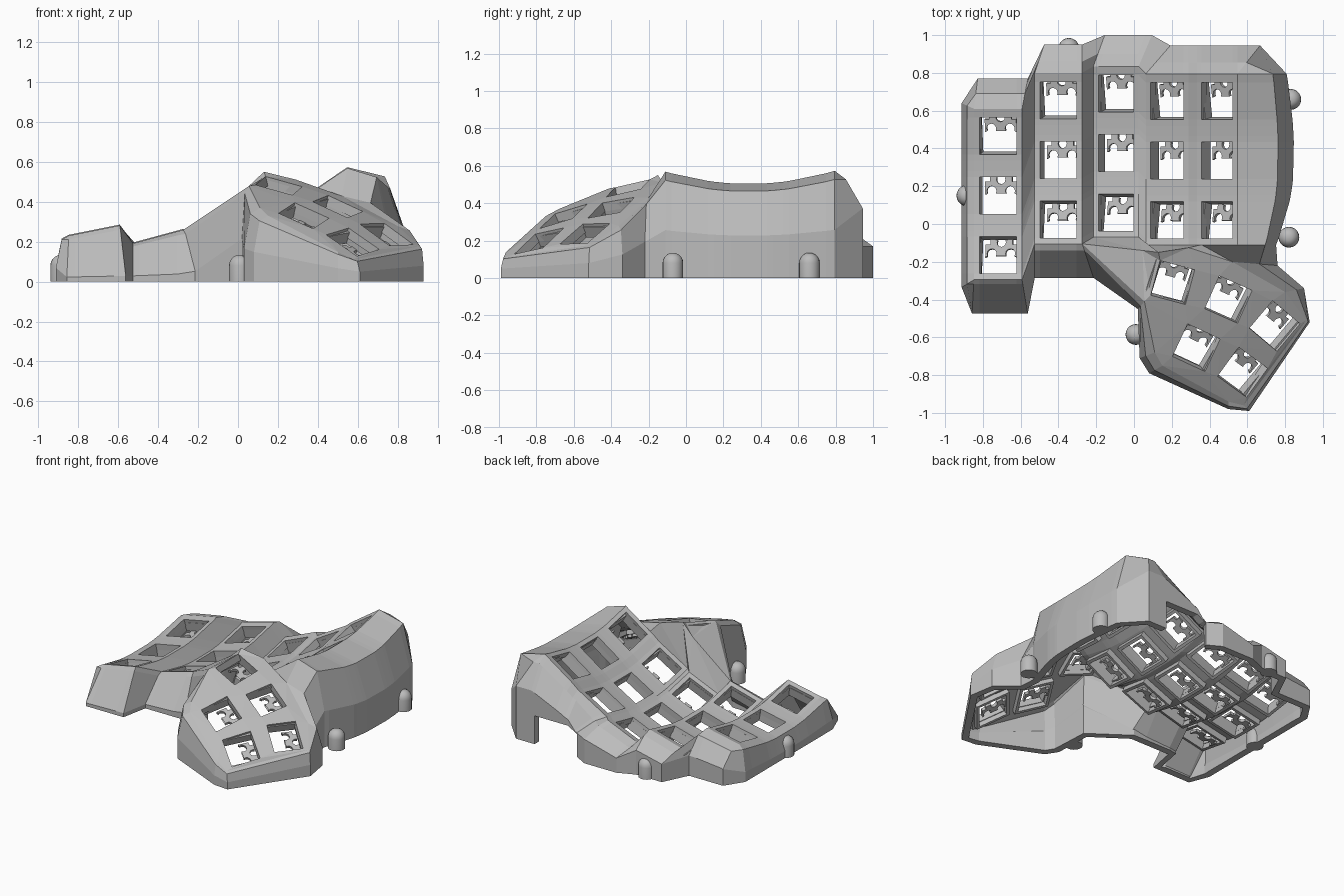
import bpy, bmesh, math
from mathutils import Vector

if "Cube" in bpy.data.objects:
    bpy.data.objects.remove(bpy.data.objects["Cube"])

grey = bpy.data.materials.new("warm_grey")
grey.diffuse_color = (0.5, 0.5, 0.5, 1)
grey.use_nodes = True
grey.node_tree.nodes["Principled BSDF"].inputs["Base Color"].default_value = grey.diffuse_color


def finish(bm, name, angle=None):
    me = bpy.data.meshes.new(name)
    bm.to_mesh(me)
    bm.free()
    ob = bpy.data.objects.new(name, me)
    bpy.context.collection.objects.link(ob)
    me.materials.append(grey)
    if angle:
        bpy.ops.object.select_all(action='DESELECT')
        ob.select_set(True)
        bpy.context.view_layer.objects.active = ob
        bpy.ops.object.shade_smooth_by_angle(angle=math.radians(angle))
    return ob


# Finger columns: centre x, centre y, height, sideways slope
COLUMNS = [(-.72, .15, .19, .20), (-.40, .34, .16, .27), (-.095, .375, .14, .42),
           (.175, .335, .255, .58), (.44, .335, .43, .68)]
PITCH, CURVE = .315, .33
# Thumb keys: x, y, turn in degrees
THUMB = [(.205, -.31, -15), (.50, -.40, -24), (.745, -.54, -40), (.33, -.655, -25), (.575, -.785, -36)]


def thumb_z(x, y):
    return .5 - .28 * (x - .2) + .36 * (y + .31) - .2 * ((x - .4) ** 2 + (y + .5) ** 2)


bm = bmesh.new()

# Finger plate: a curved grid with a square opening per key
grid = []
for cx, cy, cz, slope in COLUMNS:
    c = 1 / math.hypot(1, slope)
    for dx in (-.13, -.1, .1, .13):
        line = []
        for j in range(12):
            r, k = divmod(j, 4)
            dy = (r - 1) * PITCH + (-.13, -.098, .098, .13)[k]
            if j == 11:
                dy = .46
            line.append(bm.verts.new((cx + dx * c, cy + dy, cz + slope * dx * c + CURVE * dy * dy)))
        grid.append(line)
for i in range(19):
    for j in range(11):
        if i % 4 == 1 and j % 4 == 1:
            continue
        bm.faces.new((grid[i][j], grid[i + 1][j], grid[i + 1][j + 1], grid[i][j + 1]))

# Thumb plate: filled outline with turned square openings, then lifted
RIM = [(.045, -.14), (.13, -.15), (.29, -.125), (.52, -.2), (.80, -.36), (.91, -.51),
       (.58, -.96), (.5, -.94), (.15, -.75), (.11, -.68), (.055, -.41)]


def loop2d(pts):
    vs = [bm.verts.new((x, y, 0)) for x, y in pts]
    return vs, [bm.edges.new((vs[i], vs[(i + 1) % len(vs)])) for i in range(len(vs))]


T, edges = loop2d(RIM)
lifted = list(T)
for x, y, deg in THUMB:
    a = math.radians(deg)
    sq = [(x + .095 * (u * math.cos(a) - v * math.sin(a)), y + .095 * (u * math.sin(a) + v * math.cos(a)))
          for u, v in ((-1, -1), (1, -1), (1, 1), (-1, 1))]
    vs, es = loop2d(sq)
    lifted += vs
    edges += es
bmesh.ops.triangle_fill(bm, use_beauty=True, use_dissolve=False, edges=edges, normal=(0, 0, 1))
for v in lifted:
    v.co.z = thumb_z(v.co.x, v.co.y)
T[0].co.z = .47
T[1].co.z = .55

# Webs joining the finger plate to the thumb plate
front = [line[0] for line in grid]


def fan(a, b, tip):
    for i in range(a, b):
        bm.faces.new((front[i], front[i + 1], tip))


for t, (a, b) in enumerate(((7, 11), (11, 13), (13, 17), (17, 19))):
    fan(a, b, T[t])
    if t < 3:
        bm.faces.new((front[b], T[t + 1], T[t]))
bm.faces.new((front[7], T[0], T[10]))

# Outer walls: rim point, outward offset, shoulder reach, crease height; counter-clockwise
wall = []
for v in grid[19]:
    d = v.co.y - .35
    wall.append((v, .3 - (.2 if d > 0 else .45) * d * d, 0, .72, .45))
wall.append((grid[19][11], .12, .15, .4, .65))
BACK_DX = {4: .05, 5: .045, 8: .06, 9: .06, 10: .065, 11: .07, 12: .13, 13: .12}
for i in range(19, 3, -1):
    wall.append((grid[i][11], BACK_DX.get(i, 0), .165 if 8 <= i <= 11 else .15, .4, .65))
wall.append((grid[3][11], .03, .16, .5, .5))
for i in (2, 1):
    wall.append((grid[i][11], 0, .16, .5, .5))
wall.append((grid[0][11], .02, .16, .5, .5))
for j in range(11, -1, -1):
    wall.append((grid[0][j], -.065, {11: .03, 0: -.04}.get(j, 0), .55, .3))
wall.append((grid[0][0], -.01, -.18, .12, .1))
for i in (1, 2):
    wall.append((grid[i][0], 0, -.18, .12, .1))
wall.append((grid[3][0], .03, -.18, .12, .1))
for i in (4, 5, 6):
    wall.append((grid[i][0], 0, -.18, .2, .15))
wall.append((grid[7][0], .06, -.18, .2, .2))
for t, dx, dy in ((10, -.035, -.04), (9, -.08, -.03), (8, -.07, -.04), (7, 0, -.04),
                  (6, .03, -.03), (5, .02, -.01), (4, .1, .02), (3, .24, -.02)):
    wall.append((T[t], dx, dy, .6, .45))

rings = []
for v, dx, dy, f, h in wall:
    x, y, z = v.co
    low = min(.2, z * h * .95)
    rings.append([v, bm.verts.new((x + dx * f, y + dy * f, z * .92))]
                 + [bm.verts.new((x + dx, y + dy, q)) for q in (z * h, low, 0)])
for n, a in enumerate(rings):
    b = rings[(n + 1) % len(rings)]
    for k in range(4):
        # Cable opening low in the back wall
        if k == 3 and a[4].co.y > .8 and a[0].co.x < .53 and b[0].co.x > .05:
            continue
        quad = [a[k], a[k + 1], b[k + 1], b[k]]
        bm.faces.new(list(dict.fromkeys(quad)))
bmesh.ops.recalc_face_normals(bm, faces=bm.faces)
bm.normal_update()
if sum(f.normal.z * f.calc_area() for f in bm.faces) < 0:
    bmesh.ops.reverse_faces(bm, faces=bm.faces)
case = finish(bm, "keyboard_case")
solid = case.modifiers.new("thickness", 'SOLIDIFY')
solid.thickness = .05
solid.offset = -1

# Key sockets: a square collar and a scalloped clip under each opening
bm = bmesh.new()


def prism(pts, z0, z1, place):
    lo = [bm.verts.new(place(x, y, z0)) for x, y in pts]
    hi = [bm.verts.new(place(x, y, z1)) for x, y in pts]
    bm.faces.new(lo[::-1])
    bm.faces.new(hi)
    for i in range(len(pts)):
        j = (i + 1) % len(pts)
        bm.faces.new((lo[i], lo[j], hi[j], hi[i]))


def arc(cx, cy, r, a0, a1, n=8):
    return [(cx + r * math.cos(math.radians(a0 + (a1 - a0) * i / n)),
             cy + r * math.sin(math.radians(a0 + (a1 - a0) * i / n))) for i in range(n + 1)]


CLIP = ([(-.085, .005)] + arc(-.05, .025, .026, 210, -30) + [(-.02, .04), (.02, .04)]
        + arc(.05, .025, .026, 210, -30) + [(.085, .005), (.085, .075), (.06, .075), (.06, .1), (.035, .1)]
        + arc(0, .085, .024, 30, -210) + [(-.035, .1), (-.06, .1), (-.06, .075), (-.085, .075)])


def socket(pos, u, v):
    u = u.normalized()
    n = u.cross(v).normalized()
    v = n.cross(u)

    def place(x, y, z):
        return pos + u * x + v * y + n * z
    for x0, x1, y0, y1 in ((-.12, -.1, -.12, .12), (.1, .12, -.12, .12),
                           (-.1, .1, -.12, -.1), (-.1, .1, .1, .12)):
        prism([(x0, y0), (x1, y0), (x1, y1), (x0, y1)], -.085, -.02, place)
    prism(CLIP, -.1, -.08, place)


for cx, cy, cz, slope in COLUMNS:
    for r in (-1, 0, 1):
        dy = r * PITCH
        socket(Vector((cx, cy + dy, cz + CURVE * dy * dy)), Vector((1, 0, slope)),
               Vector((0, 1, 2 * CURVE * dy)))
for x, y, deg in THUMB:
    a = math.radians(deg)
    p = Vector((x, y, thumb_z(x, y)))

    def along(dx, dy):
        e = .05
        return Vector((dx * e, dy * e, thumb_z(x + dx * e, y + dy * e) - p.z))
    socket(p, along(math.cos(a), math.sin(a)), along(-math.sin(a), math.cos(a)))
bmesh.ops.recalc_face_normals(bm, faces=bm.faces)
finish(bm, "key_sockets")

# Screw posts: round-topped pegs set into the walls
bm = bmesh.new()
R, SEG = .055, 20
PROFILE = [(R, 0), (R, .08)] + [(R * math.cos(t * math.pi / 10), .08 + R * math.sin(t * math.pi / 10))
                                for t in range(1, 5)]
for px, py in ((-.345, .93), (-.885, .15), (.83, .66), (.82, -.07), (.01, -.585)):
    prev = None
    for r, z in PROFILE:
        ring = [bm.verts.new((px + r * math.cos(2 * math.pi * i / SEG), py + r * math.sin(2 * math.pi * i / SEG), z))
                for i in range(SEG)]
        if prev:
            for i in range(SEG):
                j = (i + 1) % SEG
                bm.faces.new((prev[i], prev[j], ring[j], ring[i]))
        else:
            bm.faces.new(ring[::-1])
        prev = ring
    bm.faces.new(prev)
finish(bm, "screw_posts", 40)
